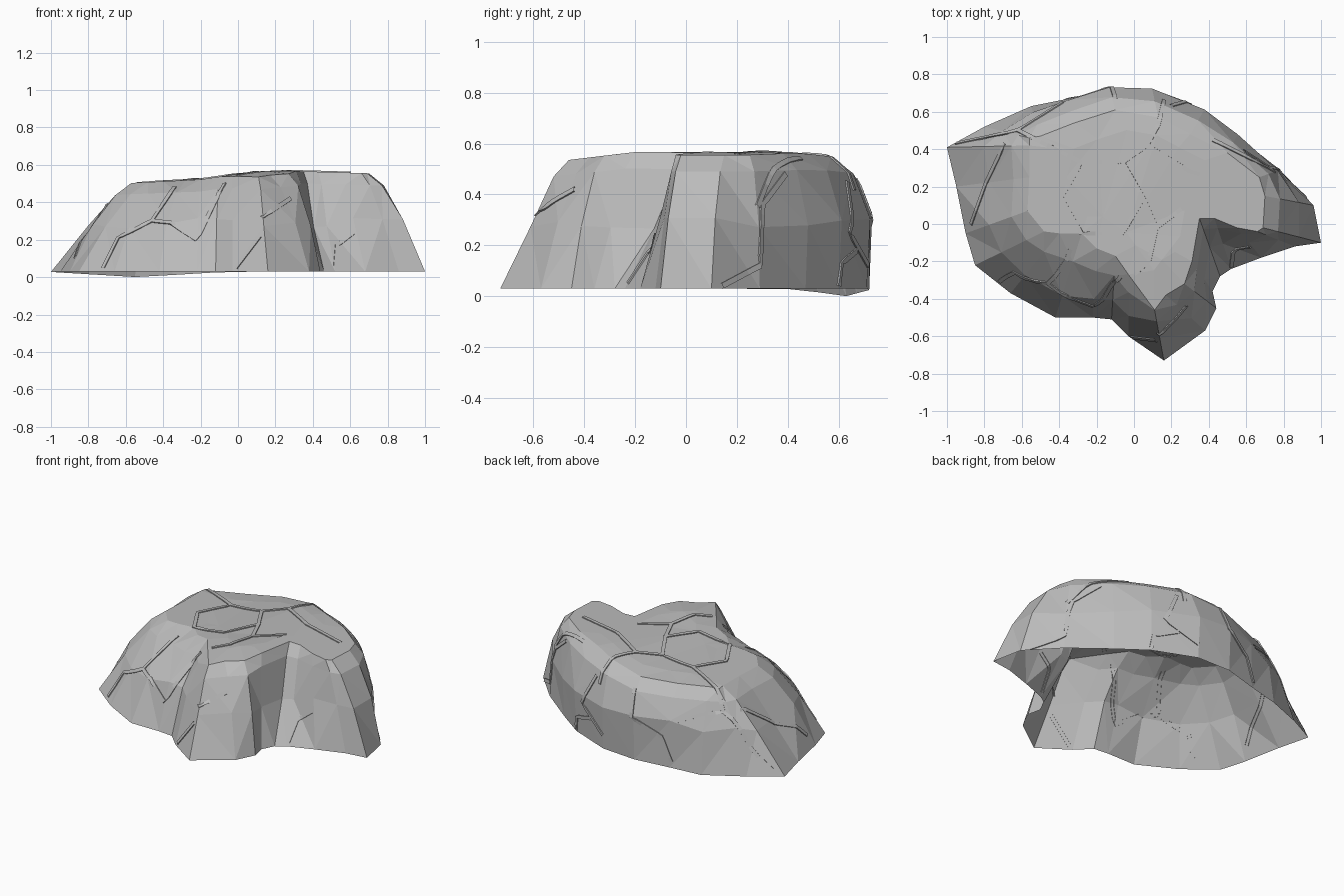
import bpy, bmesh, math, random
from mathutils import Vector
from mathutils.bvhtree import BVHTree

random.seed(4)
cube = bpy.data.objects.get("Cube")
if cube:
    bpy.data.objects.remove(cube, do_unlink=True)


def make_material(name, grey):
    mat = bpy.data.materials.new(name)
    mat.use_nodes = True
    colour = (grey, grey, grey, 1)
    mat.diffuse_color = colour
    shader = mat.node_tree.nodes["Principled BSDF"]
    shader.inputs["Base Color"].default_value = colour
    shader.inputs["Roughness"].default_value = 0.9
    return mat


def make_object(name, bm, mat):
    mesh = bpy.data.meshes.new(name)
    bm.to_mesh(mesh)
    mesh.materials.append(mat)
    obj = bpy.data.objects.new(name, mesh)
    bpy.context.collection.objects.link(obj)


stone = make_material("stone grey", 0.5)

# Cliff outline: footprint x y, plateau rim x y, how far the waist leans in
columns = [
    (-1, .41, -.56, .42, .45), (-.95, .2, -.56, .25, .45),
    (-.9, -.05, -.57, .07, .38), (-.85, -.22, -.48, -.04, .38),
    (-.66, -.37, -.4, -.05, .3), (-.42, -.5, -.28, -.05, .26),
    (-.22, -.5, -.2, -.13, .27), (-.12, -.51, -.1, -.17, .3),
    (-.03, -.6, -.03, -.27, .33), (.16, -.73, .11, -.46, .44),
    (.38, -.57, .17, -.38, .35), (.44, -.45, .27, -.32, .3),
    (.42, -.36, .31, -.2, .4), (.46, -.28, .35, .03, .5),
    (.52, -.24, .43, .03, .5), (.68, -.18, .55, -.02, .5),
    (.86, -.12, .66, -.04, .44), (1, -.1, .69, -.02, .38),
    (.96, .1, .7, .15, .3), (.78, .29, .67, .25, .1),
    (.55, .47, .5, .38, -.1), (.37, .6, .3, .48, -.1),
    (.1, .71, .13, .57, -.1), (-.13, .72, -.1, .61, -.1),
    (-.35, .67, -.32, .54, .05), (-.55, .63, -.5, .47, .2),
    (-.8, .52, -.56, .46, .4),
]


def foot_height(x, y):
    # The lip dips along the back of the right half
    dip = max(0, 1 - abs(x + .54) / .5)
    return .03 - (.03 * dip if y > .3 else 0)


def top_height(x, y):
    # The plateau sinks towards both ends, the nose and the back
    right_end = min(max(0, .1 - x) * .15, .045) + .05 * max(0, -x - .2)
    left_end = .03 * max(0, x - .3)
    return .567 - right_end - left_end - .12 * (max(0, -y - .2) + max(0, y - .42))


# Rock shell, open underneath
bm = bmesh.new()
rings = [[], [], [], [], []]
plateau_centre = Vector((.1, .25, 0))
for fx, fy, rx, ry, lean in columns:
    foot = Vector((fx, fy, foot_height(fx, fy)))
    rim = Vector((rx, ry, top_height(rx, ry)))
    waist = foot.lerp(rim, lean)
    waist.z = .29 + random.uniform(-.03, .03)
    shoulder = foot.lerp(rim, lean + (1 - lean) * (.47 + .3 * lean))
    shoulder.z = rim.z - .065
    inner = rim.lerp(plateau_centre, .3)
    inner.z = top_height(inner.x, inner.y)
    for ring, point in zip(rings, (foot, waist, shoulder, rim, inner)):
        ring.append(bm.verts.new(point))

count = len(columns)
for low, high in zip(rings, rings[1:]):
    for i in range(count):
        j = (i + 1) % count
        bm.faces.new((low[i], low[j], high[j], high[i]))
bm.faces.new(rings[-1])
bmesh.ops.triangulate(bm, faces=bm.faces[:], ngon_method='BEAUTY')
make_object("rock_shell", bm, stone)
surface = BVHTree.FromBMesh(bm)
bm.free()


# Cracks: thin square-edged seams that follow the shell
def project(point, side):
    a, b = point
    origin, direction = {
        "top": ((a, b, 2), (0, 0, -1)),
        "front": ((a, -2, b), (0, 1, 0)),
        "back": ((a, 2, b), (0, -1, 0)),
        "left": ((2, a, b), (-1, 0, 0)),
    }[side]
    hit, normal, _, _ = surface.ray_cast(Vector(origin), Vector(direction))
    return hit, normal


def lay_seam(bm, path, side, width=.022, height=.006):
    samples = []
    steps = 6
    for start, end in zip(path, path[1:]):
        for k in range(steps):
            samples.append(project(Vector(start).lerp(Vector(end), k / steps), side))
    samples.append(project(path[-1], side))
    samples = [s for s in samples if s[0]]

    def section(point, normal, across):
        profile = ((-1, -.003), (-1, height), (1, height), (1, -.003))
        return [bm.verts.new(point + across * s + normal * h) for s, h in profile]

    previous = None
    for (p, n), (q, m) in zip(samples, samples[1:]):
        along = q - p
        if along.length > .12:
            previous = None
            continue
        across = n.cross(along).normalized() * width / 2
        if previous is None:
            previous = section(p, n, across)
        ends = section(q, m, across)
        for k in range(3):
            bm.faces.new((previous[k], ends[k], ends[k + 1], previous[k + 1]))
        previous = ends


def hexagon(cx, cy, radius):
    return [(cx + radius * math.cos(math.tau * k / 6),
             cy + radius * math.sin(math.tau * k / 6)) for k in range(7)]


cracks = {
    "top": [
        hexagon(-.17, .14, .22),
        [(.05, .14), (.12, -.02), (.08, -.2), (0, -.27)],
        [(-.06, .33), (.07, .42), (.13, .53), (.16, .66)],
        [(.07, .42), (.3, .28), (.6, .2)],
        [(.12, -.02), (.28, .1)],
        [(-.28, .33), (-.5, .44), (-.62, .5)],
        [(-.95, .43), (-.62, .5), (-.38, .65)],
        [(-.69, .43), (-.79, .22), (-.87, 0)],
        [(.42, .45), (.56, .38), (.75, .28)],
    ],
    "front": [
        [(-.72, .05), (-.64, .21), (-.46, .3), (-.36, .29), (-.22, .2),
         (-.13, .39), (-.07, .5)],
        [(-.46, .3), (-.34, .48)],
        [(-.01, .05), (.12, .22)],
        [(.13, .32), (.28, .42)],
        [(.52, .05), (.53, .17), (.62, .24)],
    ],
    "left": [
        [(.14, .04), (.29, .12), (.3, .36), (.39, .48)],
        [(.6, .04), (.61, .13), (.67, .18)],
    ],
    "back": [
        [(-.1, .46), (-.12, .3), (-.3, .2), (-.36, .05)],
        [(.2, .45), (.3, .25), (.1, .12)],
    ],
}
for side, paths in cracks.items():
    crack_bm = bmesh.new()
    for path in paths:
        lay_seam(crack_bm, path, side)
    make_object(side + "_cracks", crack_bm, stone)
    crack_bm.free()
